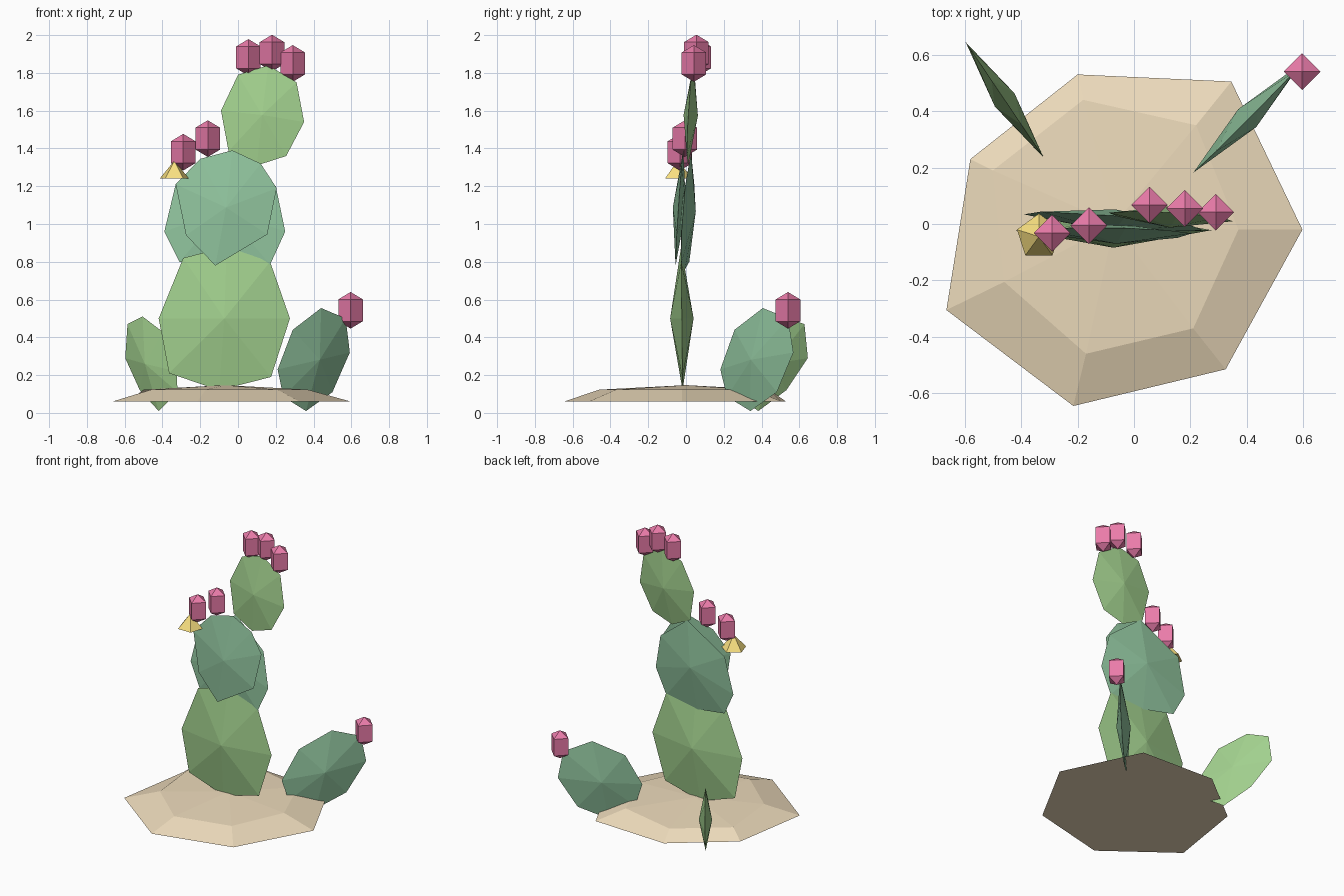
import bpy
from math import cos, sin, pi
from mathutils import Vector

if "Cube" in bpy.data.objects:
    bpy.data.objects.remove(bpy.data.objects["Cube"])


def material(name, rgb):
    m = bpy.data.materials.new(name)
    m.diffuse_color = (*rgb, 1)
    m.use_nodes = True
    m.node_tree.nodes["Principled BSDF"].inputs["Base Color"].default_value = m.diffuse_color
    return m


GREEN = material("leaf_green", (0.36, 0.63, 0.27))
TEAL = material("blue_green", (0.28, 0.55, 0.34))
PINK = material("fruit_pink", (0.82, 0.20, 0.40))
YELLOW = material("flower_yellow", (0.95, 0.75, 0.22))
SAND = material("sand", (0.85, 0.71, 0.50))


def build(name, verts, faces, mat):
    mesh = bpy.data.meshes.new(name)
    mesh.from_pydata(verts, [], faces)
    mesh.materials.append(mat)
    obj = bpy.data.objects.new(name, mesh)
    bpy.context.collection.objects.link(obj)
    return obj


def fan(ring, apex, flip=False):
    n = len(ring)
    tris = [(ring[i], ring[(i + 1) % n], apex) for i in range(n)]
    return [t[::-1] for t in tris] if flip else tris


def bridge(low, high):
    n = len(low)
    return [(low[i], low[(i + 1) % n], high[(i + 1) % n], high[i]) for i in range(n)]


# Pad: flat outline (x, z, counter-clockwise from the front) on a leaning plane,
# swollen to a point on each side
def pad(name, mat, outline, y, yaw, lean, thick):
    n = len(outline)
    xs, zs = zip(*outline)
    cx, cz = (min(xs) + max(xs)) / 2, (min(zs) + max(zs)) / 2
    verts = [Vector((x, y + yaw * (x - cx) + lean * (z - cz), z)) for x, z in outline]
    normal = Vector((yaw, -1, lean)).normalized()
    centre = Vector((cx, y, cz))
    verts += [centre + normal * thick, centre - normal * thick]
    ring = list(range(n))
    build(name, verts, fan(ring, n) + fan(ring, n + 1, True), mat)


pad("main_pad", GREEN,
    [(-.42, .50), (-.365, .21), (-.1, .12), (.175, .19), (.275, .50),
     (.17, .80), (-.06, .88), (-.29, .82)], -.022, 0, -.01, .062)
pad("middle_pad_front", TEAL,
    [(-.33, 1.21), (-.275, .94), (-.12, .78), (.155, .945), (.205, 1.19),
     (.12, 1.32), (-.03, 1.39), (-.2, 1.345)], -.035, -.02, .07, .035)
pad("middle_pad_back", TEAL,
    [(-.39, .96), (-.31, .80), (-.08, .76), (.17, .785), (.25, .96),
     (.20, 1.2), (-.03, 1.38), (-.33, 1.21)], .012, -.09, .06, .04)
pad("top_pad", GREEN,
    [(-.09, 1.6), (-.05, 1.385), (.10, 1.31), (.255, 1.36), (.35, 1.54),
     (.31, 1.75), (.16, 1.84), (.0, 1.79)], .025, -.06, .06, .038)
pad("right_pad", TEAL,
    [(.21, .23), (.24, .085), (.36, .01), (.50, .11), (.592, .32),
     (.57, .50), (.44, .555), (.29, .44)], .375, 1.02, -.03, .045)
pad("left_pad", GREEN,
    [(-.597, .29), (-.52, .12), (-.42, .01), (-.32, .11), (-.325, .22),
     (-.40, .43), (-.505, .51), (-.585, .47)], .44, -1.48, 0, .042)


# Fruits: four-sided prisms with pointed ends
def fruit(name, x, y, z):
    verts = [(x + .065 * cos(k * pi / 2), y + .065 * sin(k * pi / 2), z + h)
             for h in (-.058, .058) for k in range(4)]
    verts += [(x, y, z - .097), (x, y, z + .097)]
    low, high = [0, 1, 2, 3], [4, 5, 6, 7]
    build(name, verts, bridge(low, high) + fan(low, 8, True) + fan(high, 9), PINK)


for i, p in enumerate([(.055, .067, 1.882), (.18, .055, 1.905), (.29, .042, 1.85),
                       (-.29, -.032, 1.38), (-.16, -.006, 1.452), (.596, .54, .543)]):
    fruit(f"fruit_{i + 1}", *p)

# Flower: five-sided pyramid
petals = [(-.337 + .082 * cos(pi / 2 + k * 2 * pi / 5),
           -.045 + .082 * sin(pi / 2 + k * 2 * pi / 5), 1.24) for k in range(5)]
build("flower", petals + [(-.337, -.045, 1.335)],
      fan(range(5), 5) + [(4, 3, 2, 1, 0)], YELLOW)

# Sand mound: uneven seven-sided rim, upper ring and low peak
rim = [(-.58, .23), (-.665, -.305), (-.215, -.645), (.325, -.515),
       (.597, -.02), (.345, .505), (-.20, .53)]
crown = [(-.50, .19), (-.46, -.205), (-.17, -.46), (.21, -.37),
         (.37, -.02), (.22, .35), (-.18, .44)]
verts = [(x, y, .06) for x, y in rim] + [(x, y, .123) for x, y in crown]
low, high = list(range(7)), list(range(7, 14))
build("sand_mound", verts + [(-.07, 0, .147)],
      bridge(low, high) + fan(high, 14) + [tuple(low[::-1])], SAND)
